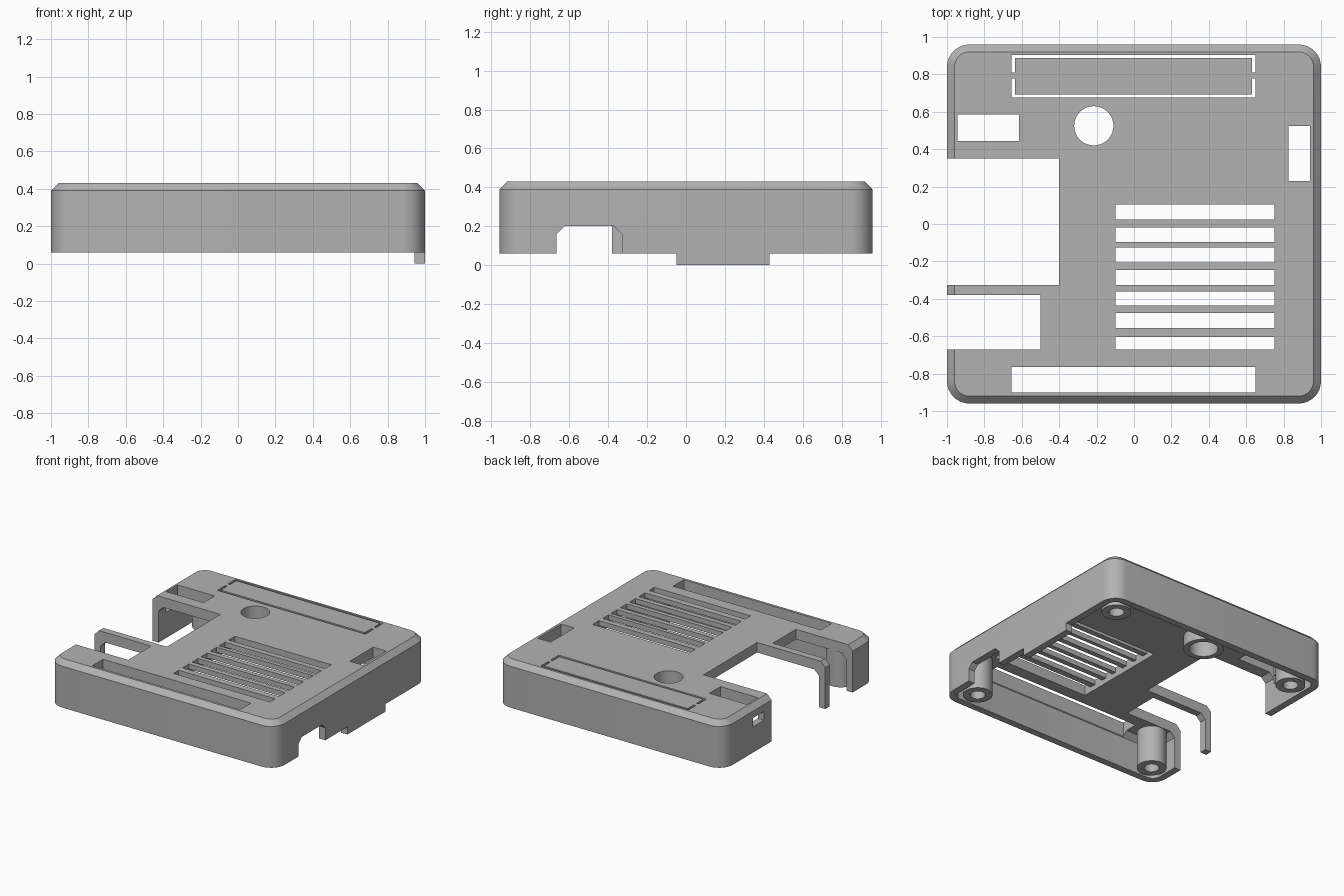
import bpy, bmesh
from math import sin, cos, pi

cube = bpy.data.objects.get("Cube")
if cube:
    bpy.data.objects.remove(cube, do_unlink=True)

grey = bpy.data.materials.new("matte_grey")
grey.use_nodes = True
grey.diffuse_color = (0.45, 0.45, 0.45, 1)
grey.node_tree.nodes["Principled BSDF"].inputs["Base Color"].default_value = (0.45, 0.45, 0.45, 1)

HX, HY = 1.0, 0.96            # half sizes
BOTTOM, TOP = 0.06, 0.43
WALL, CEILING, CHAMFER = 0.055, 0.35, 0.04


def loft(name, loops):
    """Closed solid through a stack of matching point loops."""
    bm = bmesh.new()
    rings = [[bm.verts.new(p) for p in loop] for loop in loops]
    n = len(rings[0])
    for a, b in zip(rings, rings[1:]):
        for i in range(n):
            j = (i + 1) % n
            bm.faces.new((a[i], a[j], b[j], b[i]))
    bm.faces.new(rings[0][::-1])
    bm.faces.new(rings[-1])
    bmesh.ops.recalc_face_normals(bm, faces=bm.faces)
    me = bpy.data.meshes.new(name)
    bm.to_mesh(me)
    bm.free()
    me.materials.append(grey)
    ob = bpy.data.objects.new(name, me)
    bpy.context.collection.objects.link(ob)
    return ob


def rounded_loop(inset, z, radius=0.12, steps=8):
    r = radius - inset
    pts = []
    for q, (sx, sy) in enumerate(((1, 1), (-1, 1), (-1, -1), (1, -1))):
        for k in range(steps + 1):
            a = (q + k / steps) * pi / 2
            pts.append((sx * (HX - radius) + r * cos(a), sy * (HY - radius) + r * sin(a), z))
    return pts


def box(name, x0, x1, y0, y1, z0, z1):
    return loft(name, [[(x0, y0, z), (x1, y0, z), (x1, y1, z), (x0, y1, z)] for z in (z0, z1)])


def cylinder(name, x, y, r, z0, z1, n=40):
    return loft(name, [[(x + r * cos(2 * pi * i / n), y + r * sin(2 * pi * i / n), z)
                        for i in range(n)] for z in (z0, z1)])


def cut(target, cutter):
    cutter.hide_render = True
    mod = target.modifiers.new("cut", "BOOLEAN")
    mod.operation, mod.solver, mod.object = "DIFFERENCE", "EXACT", cutter
    bpy.context.view_layer.objects.active = target
    bpy.ops.object.modifier_apply(modifier=mod.name)
    bpy.data.objects.remove(cutter, do_unlink=True)


# Hollow shell with chamfered top rim
shell = loft("case_lid", [rounded_loop(0, BOTTOM), rounded_loop(0, TOP - CHAMFER),
                          rounded_loop(CHAMFER, TOP)])
cut(shell, loft("cavity", [rounded_loop(WALL, -0.1), rounded_loop(WALL, CEILING - CHAMFER),
                           rounded_loop(WALL + CHAMFER, CEILING)]))

# Large openings on the right-hand side, leaving a thin bar between them
cut(shell, box("wide_bay", -1.2, -0.4, -0.325, 0.35, -0.1, 0.6))
cut(shell, box("narrow_bay", -1.2, -0.5, -0.67, -0.38, -0.1, 0.6))

# Through openings in the top
for x0, x1, y0, y1 in ((-0.655, 0.65, -0.9, -0.765), (-0.945, -0.615, 0.445, 0.585),
                       (0.825, 0.94, 0.23, 0.525)):
    cut(shell, box("top_opening", x0, x1, y0, y1, 0.2, 0.6))
cut(shell, cylinder("round_hole", -0.215, 0.525, 0.105, 0.2, 0.6))

# Vent slots, with the bars thinned from below
cut(shell, box("vent_pocket", -0.1, 0.75, -0.67, 0.105, 0.2, 0.39))
for y0, y1 in ((0.025, 0.105), (-0.095, -0.02), (-0.205, -0.125), (-0.325, -0.245),
               (-0.435, -0.36), (-0.555, -0.475), (-0.67, -0.605)):
    cut(shell, box("vent_slot", -0.1, 0.75, y0, y1, 0.3, 0.6))

# Break-out panel: two C-shaped grooves each side, joined by end bridges
for x0, x1, y0, y1 in ((-0.655, 0.65, 0.888, 0.903), (-0.655, 0.65, 0.675, 0.693),
                       (-0.655, -0.637, 0.68, 0.777), (-0.655, -0.637, 0.81, 0.9),
                       (0.632, 0.65, 0.68, 0.777), (0.632, 0.65, 0.81, 0.9)):
    cut(shell, box("panel_groove", x0, x1, y0, y1, 0.2, 0.6))

# Chamfered cable arch in the left wall
arch = [(-0.665, -0.1), (-0.665, 0.16), (-0.625, 0.2), (-0.37, 0.2), (-0.328, 0.16), (-0.328, -0.1)]
cut(shell, loft("cable_arch", [[(x, y, z) for y, z in arch] for x in (0.9, 1.2)]))

# Small window in the right wall
cut(shell, box("side_window", -1.2, -0.9, 0.445, 0.585, 0.265, 0.335))

parts = [shell]

# Screw posts with blind holes
for sx in (-1, 1):
    for sy in (-1, 1):
        side = ("left" if sx > 0 else "right") + ("_back" if sy > 0 else "_front")
        post = cylinder("screw_post_" + side, sx * 0.82, sy * 0.78, 0.107, BOTTOM, CEILING + 0.01)
        cut(post, cylinder("screw_hole", sx * 0.82, sy * 0.78, 0.055, 0, 0.3, 24))
        parts.append(post)

# Collar under the round hole
collar = cylinder("hole_collar", -0.215, 0.525, 0.145, 0.25, CEILING + 0.01)
cut(collar, cylinder("collar_bore", -0.215, 0.525, 0.105, 0.1, 0.6))
parts.append(collar)

# Tab hanging below the left wall
parts.append(box("locating_tab", HX - WALL, HX, -0.05, 0.43, 0, BOTTOM))

bpy.ops.object.select_all(action="DESELECT")
for ob in parts:
    ob.select_set(True)
bpy.context.view_layer.objects.active = shell
bpy.ops.object.shade_smooth_by_angle(angle=pi / 6)
